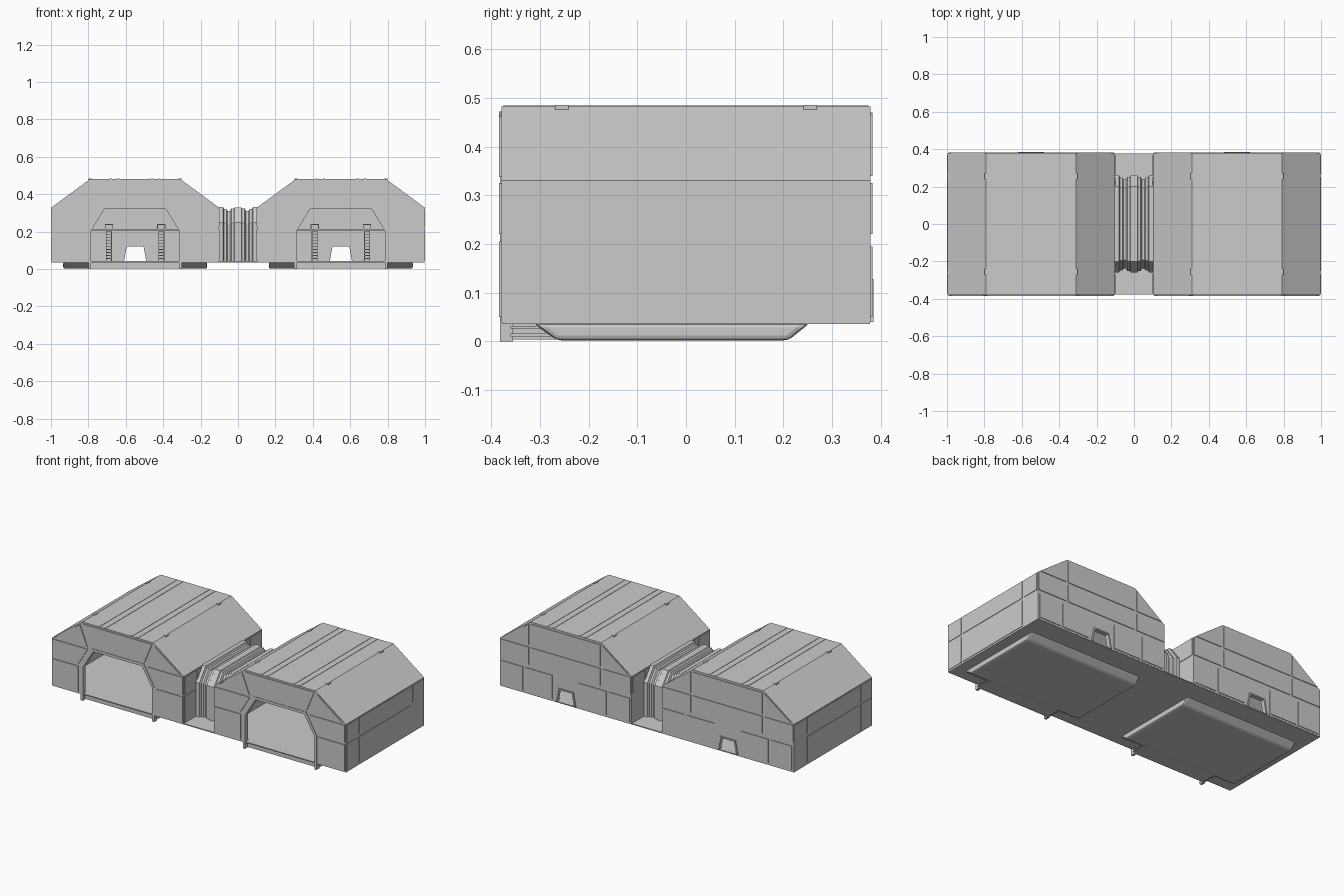
import bpy, bmesh

if "Cube" in bpy.data.objects:
    bpy.data.objects.remove(bpy.data.objects["Cube"])

CENTRES = {"left": -0.55, "right": 0.55}


def make(name, bm):
    bmesh.ops.recalc_face_normals(bm, faces=bm.faces)
    me = bpy.data.meshes.new(name)
    bm.to_mesh(me)
    bm.free()
    ob = bpy.data.objects.new(name, me)
    bpy.context.collection.objects.link(ob)
    return ob


def prism(bm, pts, a, b, axis="y"):
    """Extrude a 2D outline along y (outline in x,z) or x (outline in y,z)."""
    def put(p, t):
        return bm.verts.new((p[0], t, p[1]) if axis == "y" else (t, p[0], p[1]))
    lo = [put(p, a) for p in pts]
    hi = [put(p, b) for p in pts]
    bm.faces.new(lo)
    bm.faces.new(hi[::-1])
    n = len(pts)
    for i in range(n):
        j = (i + 1) % n
        bm.faces.new((lo[i], lo[j], hi[j], hi[i]))


def box(bm, x0, x1, y0, y1, z0, z1):
    prism(bm, [(x0, z0), (x1, z0), (x1, z1), (x0, z1)], y0, y1)


def flip(pts):
    return [(-x, z) for x, z in pts]


def rect(x0, x1, z0, z1):
    return [(x0, z0), (x1, z0), (x1, z1), (x0, z1)]


def mirrored(half):
    """Complete a left-right symmetric outline from its right half."""
    return half + flip(half)[::-1]


def module(side, cx):
    parts = []

    def done(name, bm):
        ob = make(f"{side}_{name}", bm)
        ob.location.x = cx
        parts.append(ob)
        return ob

    # Side walls and roof: thin shell
    bm = bmesh.new()
    outer = mirrored([(0.447, 0.04), (0.447, 0.33), (0.24, 0.482)])
    inner = mirrored([(0.437, 0.04), (0.437, 0.325), (0.237, 0.472)])
    prism(bm, outer + inner[::-1], -0.376, 0.376)
    done("wall_and_roof_shell", bm)

    # Front wall with large chamfered opening
    opening = mirrored([(0.245, 0.04), (0.245, 0.21), (0.172, 0.33)])
    bm = bmesh.new()
    prism(bm, outer + opening[::-1], -0.379, -0.367)
    done("front_wall", bm)

    # Back wall with small doorway
    door = mirrored([(0.06, 0.04), (0.045, 0.12)])
    bm = bmesh.new()
    prism(bm, outer + door[::-1], 0.367, 0.379)
    done("back_wall", bm)
    bm = bmesh.new()
    frame = mirrored([(0.07, 0.04), (0.053, 0.128)])
    prism(bm, frame + door[::-1], 0.36, 0.385)
    done("back_door_frame", bm)

    # Frame of the opening, reaching the ground
    bm = bmesh.new()
    out = mirrored([(0.25, 0), (0.25, 0.21), (0.178, 0.336)])
    inn = mirrored([(0.235, 0), (0.235, 0.205), (0.165, 0.32)])
    prism(bm, out + inn[::-1], -0.382, -0.355)
    done("opening_frame", bm)

    # Front cladding panels
    half = [rect(0.265, 0.443, 0.05, 0.205),
            [(0.265, 0.22), (0.443, 0.22), (0.443, 0.325), (0.202, 0.325)],
            [(0.205, 0.338), (0.425, 0.338), (0.255, 0.462)]]
    bm = bmesh.new()
    for p in half:
        prism(bm, p, -0.384, -0.376)
        prism(bm, flip(p), -0.384, -0.376)
    prism(bm, mirrored([(0.182, 0.345), (0.235, 0.472)]), -0.384, -0.376)
    done("front_panels", bm)

    # Back cladding panels
    half = [rect(0.29, 0.435, 0.05, 0.195), rect(0.09, 0.275, 0.05, 0.195),
            rect(0.25, 0.443, 0.22, 0.325),
            [(0.25, 0.34), (0.425, 0.34), (0.25, 0.467)]]
    bm = bmesh.new()
    for p in half:
        prism(bm, p, 0.376, 0.383)
        prism(bm, flip(p), 0.376, 0.383)
    prism(bm, rect(-0.235, 0.235, 0.22, 0.325), 0.376, 0.383)
    prism(bm, rect(-0.235, 0.235, 0.34, 0.47), 0.376, 0.383)
    done("back_panels", bm)

    # Side cladding panels
    bm = bmesh.new()
    for s in (-1, 1):
        for y0, y1, rows in ((-0.372, -0.267, 2), (-0.25, 0.25, 2), (0.265, 0.37, 1)):
            for z0, z1 in [(0.222, 0.325), (0.047, 0.208)][:rows]:
                prism(bm, rect(y0, y1, z0, z1), s * 0.444, s * 0.45, "x")
    done("side_panels", bm)

    # Roof strips and clips
    bm = bmesh.new()
    for x in (-0.13, -0.09, 0.09, 0.13):
        box(bm, x - 0.006, x + 0.006, -0.375, 0.375, 0.48, 0.484)
    for x in (-0.24, 0.24):
        for y in (-0.255, 0.255):
            box(bm, x - 0.008, x + 0.008, y - 0.014, y + 0.014, 0.474, 0.485)
    done("roof_strips", bm)

    # Raised undercarriage slab with sloped ends
    bm = bmesh.new()
    prism(bm, [(-0.265, 0.002), (0.21, 0.002), (0.255, 0.038), (-0.315, 0.038)],
          -0.385, 0.385, "x")
    slab = done("underside_slab", bm)
    bev = slab.modifiers.new("soft_edges", "BEVEL")
    bev.width = 0.01
    bev.segments = 2

    # Entry threshold with rails along its edges
    bm = bmesh.new()
    box(bm, -0.24, 0.24, -0.36, -0.26, 0.004, 0.038)
    for s in (-1, 1):
        for z in (0.01, 0.026):
            box(bm, s * 0.247 - 0.008, s * 0.247 + 0.008, -0.36, -0.27, z, z + 0.006)
    done("entry_threshold", bm)

    # Interior catwalk with railing and side beams
    bm = bmesh.new()
    box(bm, -0.437, 0.437, 0.30, 0.367, 0.205, 0.215)
    for s in (-1, 1):
        x0, x1 = sorted((s * 0.437, s * 0.385))
        box(bm, x0, x1, -0.367, 0.30, 0.205, 0.215)
        x0, x1 = sorted((s * 0.12, s * 0.16))
        box(bm, x0, x1, 0.298, 0.302, 0.235, 0.24)
        for x in (0.12, 0.16):
            box(bm, s * x - 0.002, s * x + 0.002, 0.298, 0.302, 0.21, 0.24)
    done("catwalk", bm)

    # Ladders up to the catwalk
    bm = bmesh.new()
    for cx_l in (-0.14, 0.14):
        for s in (-1, 1):
            x = cx_l + s * 0.014
            box(bm, x - 0.002, x + 0.002, 0.293, 0.298, 0.04, 0.215)
        for i in range(10):
            z = 0.055 + i * 0.016
            box(bm, cx_l - 0.014, cx_l + 0.014, 0.294, 0.297, z, z + 0.003)
    done("ladders", bm)


for side, cx in CENTRES.items():
    module(side, cx)

# Shared floor plate
bm = bmesh.new()
box(bm, -0.997, 0.997, -0.378, 0.378, 0.036, 0.042)
make("floor_plate", bm)

# Corrugated connecting passage: section lofted along x with varying inset
half = [(-0.105, 0), (-0.08, 0), (-0.075, 0.012), (-0.062, 0.012),
        (-0.055, 0.022), (-0.042, 0.022), (-0.036, 0.008), (-0.022, 0.008),
        (-0.018, 0.002)]
stations = half + [(-x, d) for x, d in half[::-1]]
bm = bmesh.new()
prev = None
for x, d in stations:
    sec = mirrored([(0.26 - d, 0.04), (0.26 - d, 0.25 - d * 0.4), (0.20 - d * 0.4, 0.332 - d)])
    ring = [bm.verts.new((x, y, z)) for y, z in sec]
    if prev:
        for i in range(len(ring) - 1):
            bm.faces.new((prev[i], prev[i + 1], ring[i + 1], ring[i]))
    prev = ring
make("corrugated_passage", bm)
